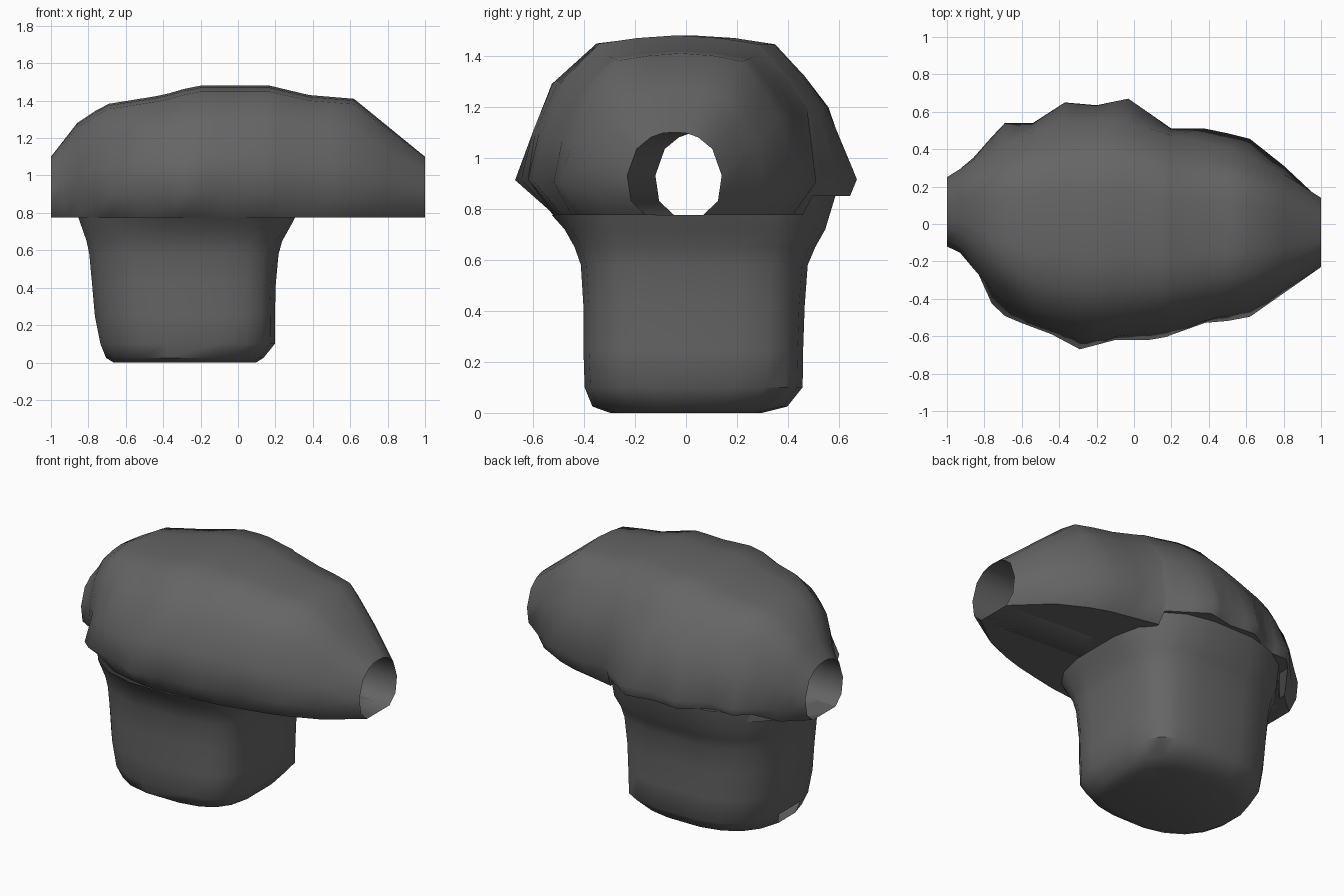
import bpy, bmesh, math

if "Cube" in bpy.data.objects:
    bpy.data.objects.remove(bpy.data.objects["Cube"])

mat = bpy.data.materials.new("dark grey")
mat.diffuse_color = (0.13, 0.13, 0.13, 1)
mat.use_nodes = True
mat.node_tree.nodes["Principled BSDF"].inputs["Base Color"].default_value = mat.diffuse_color


def interp(table, x):
    for (x0, v0), (x1, v1) in zip(table, table[1:]):
        if x <= x1:
            return v0 + (v1 - v0) * (x - x0) / (x1 - x0)
    return table[-1][1]


def finish(bm, name, angle):
    bmesh.ops.recalc_face_normals(bm, faces=bm.faces)
    me = bpy.data.meshes.new(name)
    bm.to_mesh(me)
    bm.free()
    me.materials.append(mat)
    ob = bpy.data.objects.new(name, me)
    bpy.context.collection.objects.link(ob)
    bpy.ops.object.select_all(action='DESELECT')
    ob.select_set(True)
    bpy.context.view_layer.objects.active = ob
    bpy.ops.object.shade_smooth_by_angle(angle=math.radians(angle))


def loft(bm, rings, closed=True):
    loops = [[bm.verts.new(p) for p in r] for r in rings]
    for a, b in zip(loops, loops[1:]):
        for i in range(len(a) - (not closed)):
            j = (i + 1) % len(a)
            bm.faces.new((a[i], a[j], b[j], b[i]))
    return loops


# Cap outlines: back and front edge from above, ridge height from the front
back = [(-1, .25), (-.86, .36), (-.69, .54), (-.54, .54), (-.37, .65), (-.2, .635),
        (-.03, .67), (.2, .51), (.4, .51), (.64, .45), (1, .14)]
front = [(-1, -.12), (-.87, -.19), (-.74, -.47), (-.6, -.53), (-.44, -.59), (-.29, -.67),
         (-.1, -.62), (.13, -.62), (.36, -.53), (.6, -.51), (1, -.23)]
top = [(-1, 1.1), (-.86, 1.28), (-.71, 1.38), (-.4, 1.43), (-.23, 1.48), (.17, 1.48),
       (.38, 1.43), (.62, 1.41), (1, 1.1)]
body_front = [(.82, 0), (1, .2), (.95, .46), (.83, .73), (.55, .955), (.28, .985)]
body_back = [(.84, 0), (1, .2), (.87, .6), (.72, .78), (.54, .95), (.28, .985)]
mouth = [(.6, 0), (.92, .17), (1, .48), (.8, .8), (.5, .94), (.25, .99)]
BASE = .775


def calm(table, x):          # softened outline for levels away from the rim
    r = max(0, min(.2, .95 - abs(x)))
    return sum(interp(table, x + r * k / 2) for k in range(-2, 3)) / 5


def side(x, table, body):
    t = max(0, (abs(x) - .8) / .2)
    mid = (interp(front, x) + interp(back, x)) / 2
    zt = interp(top, x)
    pts = []
    for i, ((a, b), (c, d)) in enumerate(zip(body, mouth)):
        edge = interp(table, x) if i == 1 else calm(table, x)
        pts.append((x, mid + (edge - mid) * (a + (c - a) * t),
                    BASE + (zt - BASE) * (b + (d - b) * t)))
    return pts, mid, zt


def section(x):
    f, mid, zt = side(x, front, body_front)
    b, _, _ = side(x, back, body_back)
    if -.78 < x < .195:      # raised rim along the back
        b[0] = (x, b[1][1] * .96, .85)
    return f + [(x, mid, zt)] + b[::-1]


stations = [-1, -.93, -.86, -.76, -.69, -.6, -.54, -.44, -.37, -.29, -.2, -.1, -.03,
            .08, .17, .19, .2, .38, .5, .62, .8, 1]
sections = [section(x) for x in stations]

# Cap shell, open at both ends
bm = bmesh.new()
loft(bm, sections, closed=False)
finish(bm, "cap", 75)

# Cap underside, stepping up along the back
under = []
for s in sections:
    (x, y0, z0), (_, y1, z1) = s[0], s[-1]
    yi = min(.45, y0 + (y1 - y0) * .9)
    under.append([(x, y0, z0), (x, yi, BASE), (x, yi + .001, z1), (x, y1, z1)])
bm = bmesh.new()
loft(bm, under, closed=False)
finish(bm, "cap_underside", 30)

# Tunnel joining the two mouths
bm = bmesh.new()
ends = sections[0], sections[-1]
loft(bm, [[tuple(p + (q - p) * t for p, q in zip(a, b)) for a, b in zip(*ends)]
          for t in (0, .25, .5, .75, 1)])
finish(bm, "tunnel", 60)

# Stem: rounded square column flaring into the cap
# (z, x0, x1, y0, y1, power on right side, power on left side)
levels = [(0, -.67, .1, -.3, .3, 2.8, 2.2), (.025, -.71, .14, -.37, .40, 3.2, 2.4),
          (.1, -.74, .2, -.40, .46, 3.8, 2.6), (.25, -.77, .2, -.405, .462, 4, 2.6),
          (.42, -.785, .205, -.405, .468, 4, 2.6), (.58, -.8, .22, -.415, .48, 4, 2.6),
          (.65, -.815, .24, -.44, .51, 3.7, 2.5), (.72, -.84, .28, -.48, .55, 3.4, 2.4),
          (BASE, -.86, .31, -.53, .59, 3, 2.2)]
N = 20
rings = []
for z, x0, x1, y0, y1, pr, pl in levels:
    ring = []
    for i in range(N):
        a = 2 * math.pi * (i + .5) / N
        c, s = math.cos(a), math.sin(a)
        p = pr if c > 0 else pl
        x = (x0 + x1) / 2 + (x1 - x0) / 2 * math.copysign(abs(c) ** (2 / p), c)
        y = (y0 + y1) / 2 + (y1 - y0) / 2 * math.copysign(abs(s) ** (2 / p), s)
        ring.append((x, y, z + (.075 if z == BASE and y > .3 and x < .2 else 0)))
    rings.append(ring)
bm = bmesh.new()
loops = loft(bm, rings)
bm.faces.new(loops[0])
# small gap low on the left side
gap = [f for f in bm.faces if .03 < f.calc_center_median().z < .1
       and f.calc_center_median().x < -.68 and abs(f.calc_center_median().y) < .1]
bmesh.ops.delete(bm, geom=gap, context='FACES_ONLY')
finish(bm, "stem", 45)
